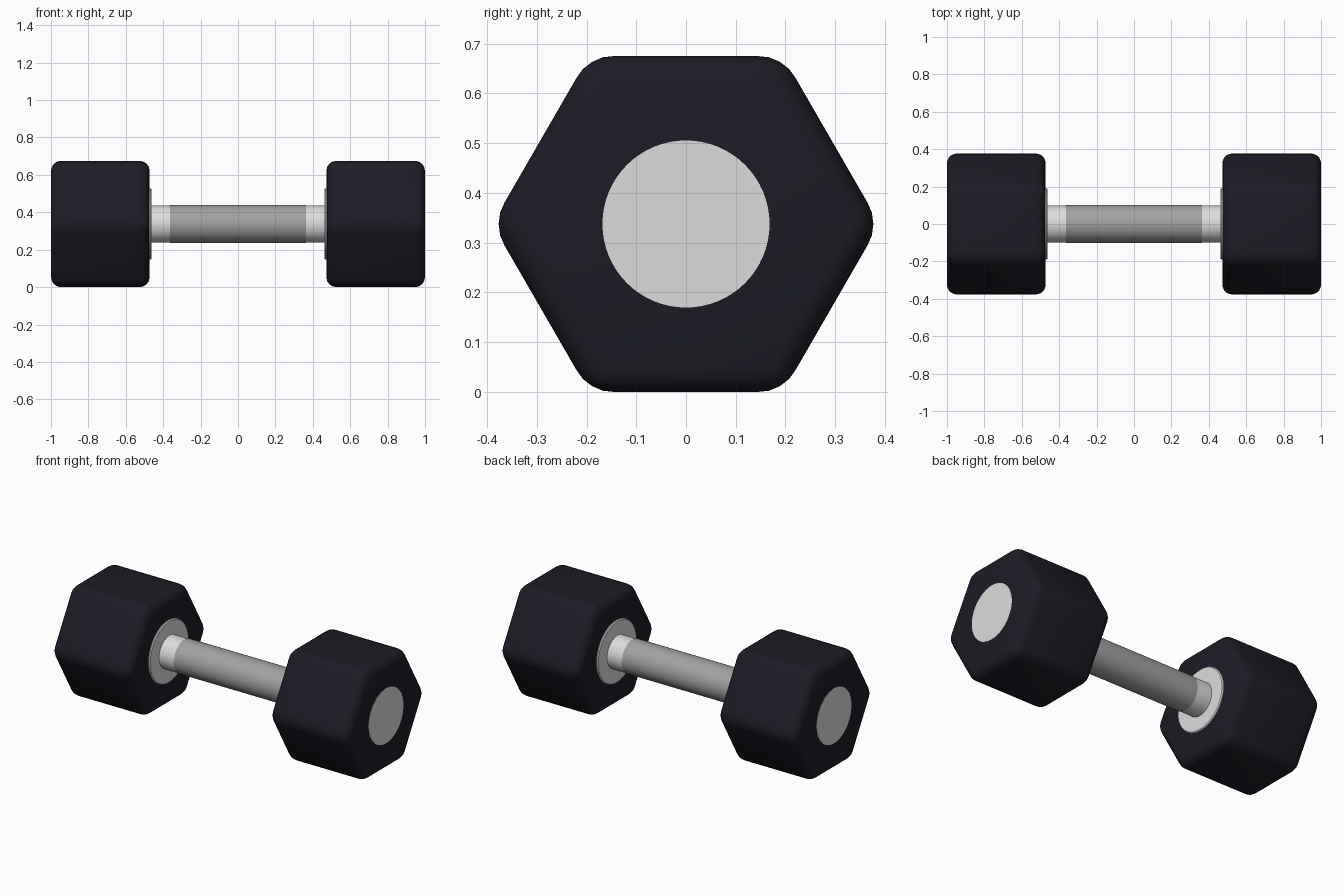
import bpy
import math

if "Cube" in bpy.data.objects:
    bpy.data.objects.remove(bpy.data.objects["Cube"])

CZ = 0.3375          # height of the handle axis
HEX_R = CZ / math.cos(math.radians(30))


def material(name, rgb):
    m = bpy.data.materials.new(name)
    m.diffuse_color = (*rgb, 1.0)
    m.use_nodes = True
    m.node_tree.nodes["Principled BSDF"].inputs["Base Color"].default_value = m.diffuse_color
    return m


rubber = material("dark rubber", (0.0115, 0.0115, 0.019))
steel = material("polished steel", (0.72, 0.72, 0.72))
knurl = material("grey grip", (0.36, 0.36, 0.36))


def rod(name, x0, x1, radius, mat, sides=64, bevel=0.0, segments=1):
    """Prism or cylinder along x between x0 and x1, first corner towards +y."""
    bpy.ops.mesh.primitive_cylinder_add(
        vertices=sides, radius=radius, depth=abs(x1 - x0),
        location=((x0 + x1) / 2, 0, CZ), rotation=(0, math.pi / 2, 0))
    ob = bpy.context.object
    ob.name = name
    bpy.ops.object.transform_apply(location=True, rotation=True, scale=True)
    ob.data.materials.append(mat)
    if bevel:
        mod = ob.modifiers.new("rounded edges", 'BEVEL')
        mod.width = bevel
        mod.segments = segments
        mod.limit_method = 'ANGLE'
        mod.angle_limit = math.radians(30)
        bpy.ops.object.modifier_apply(modifier=mod.name)
    bpy.ops.object.shade_smooth_by_angle(angle=math.radians(35))
    return ob


# Handle: bright bar with a slightly thicker grip in the middle
rod("handle_bar", -0.49, 0.49, 0.100, steel)
rod("grip", -0.363, 0.363, 0.102, knurl)

for side, s in (("left", -1), ("right", 1)):
    # Hexagonal weight lying on a flat side, with rounded edges
    rod(side + "_weight", s * 0.473, s * 0.999, HEX_R, rubber,
        sides=6, bevel=0.05, segments=4)
    # Collar between handle and weight
    rod(side + "_collar", s * 0.463, s * 0.5, 0.19, steel, bevel=0.005)
    # Round plate almost flush with the outer face
    rod(side + "_end_plate", s * 0.992, s * 1.0, 0.168, steel)
